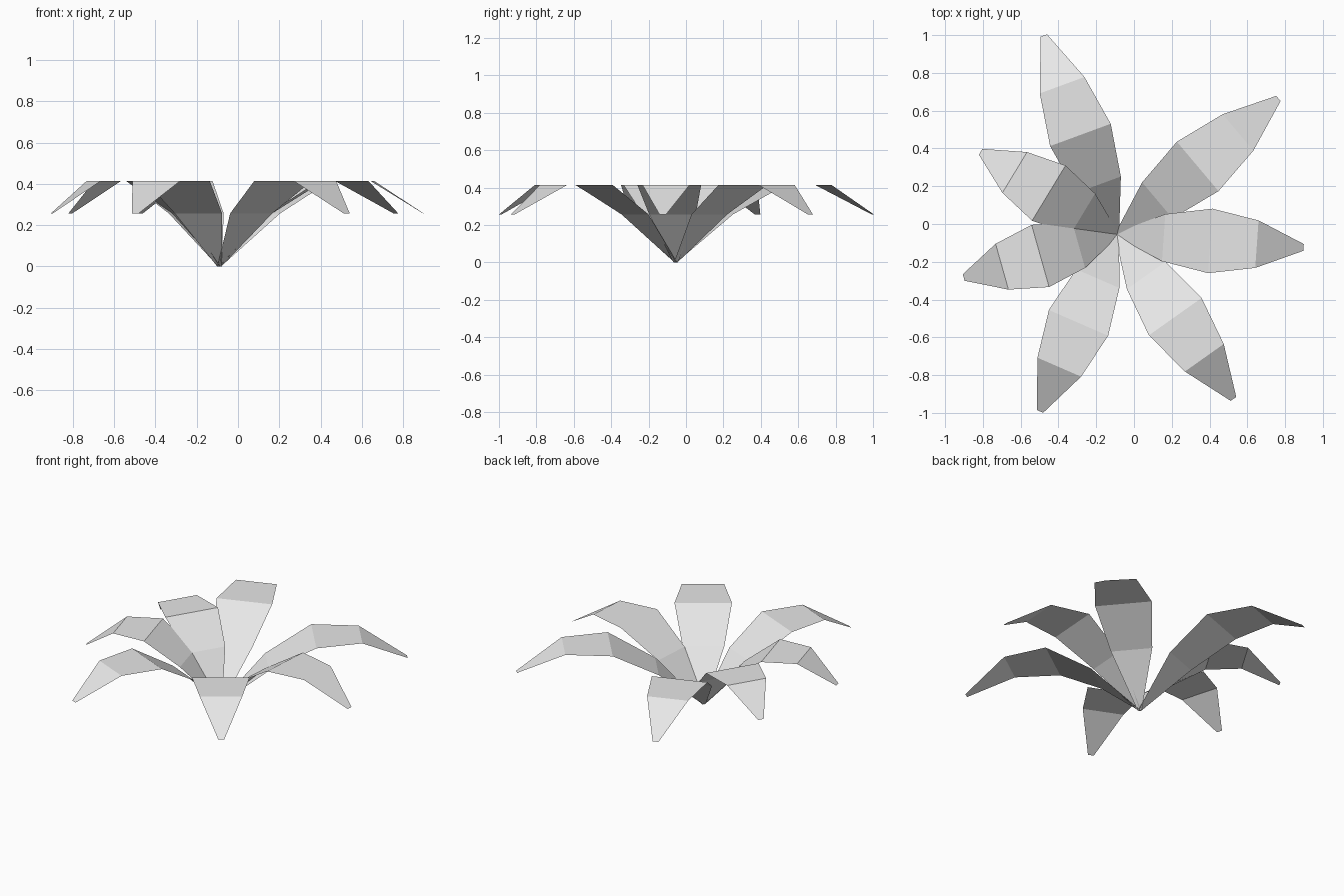
import bpy
import bmesh
from math import radians
from mathutils import Matrix, Vector

cube = bpy.data.objects.get("Cube")
if cube:
    bpy.data.objects.remove(cube, do_unlink=True)

# One plain light grey for the whole plant
grey = bpy.data.materials.new("light_grey")
grey.use_nodes = True
colour = (0.8, 0.8, 0.8, 1)
grey.diffuse_color = colour
grey.node_tree.nodes["Principled BSDF"].inputs["Base Color"].default_value = colour

ROOT = Vector((-0.09, -0.055, 0))

# Leaf cross-sections: fraction of reach, height, half width
SECTIONS = [
    (0.0, 0.0, 0.012),
    (0.25, 0.257, 0.125),
    (0.5, 0.414, 0.171),
    (0.75, 0.414, 0.126),
    (1.0, 0.257, 0.018),
]


def make_leaf(name, angle, reach):
    """Arching single-sided blade, bent at each cross-section."""
    bm = bmesh.new()
    rows = [
        [bm.verts.new((t * reach, side * half, z)) for side in (-1, 1)]
        for t, z, half in SECTIONS
    ]
    for (a, b), (c, d) in zip(rows, rows[1:]):
        bm.faces.new((a, c, d, b))
    turn = Matrix.Rotation(radians(angle), 4, "Z")
    bm.transform(Matrix.Translation(ROOT) @ turn)
    mesh = bpy.data.meshes.new(name)
    bm.to_mesh(mesh)
    bm.free()
    mesh.materials.append(grey)
    bpy.context.collection.objects.link(bpy.data.objects.new(name, mesh))


# Leaves around the root: direction in degrees and reach
make_leaf("leaf_left", -4, 0.99)
make_leaf("leaf_back_left", 40.1, 1.117)
make_leaf("leaf_back", 110.2, 1.122)
make_leaf("leaf_right_back", 148.8, 0.844)
make_leaf("leaf_right_front", 195.7, 0.843)
make_leaf("leaf_front", 246.5, 1.022)
make_leaf("leaf_front_left", -54.7, 1.067)
